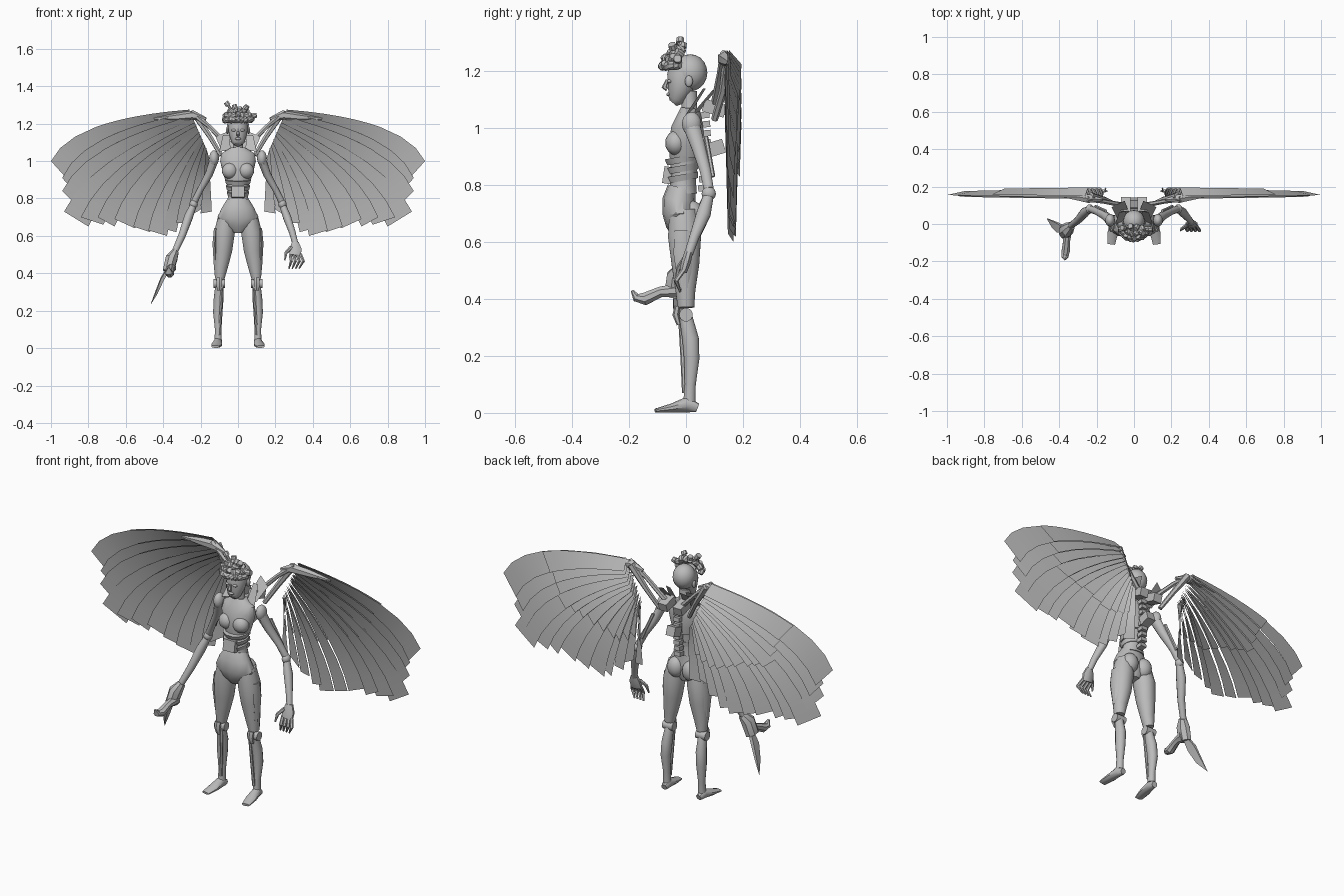
import bpy, bmesh, math, random
from mathutils import Vector, Matrix

old = bpy.data.objects.get("Cube")
if old:
    bpy.data.objects.remove(old)

gray = bpy.data.materials.new("plain gray")
gray.use_nodes = True
shade = (0.5, 0.5, 0.5, 1)
gray.diffuse_color = shade
gray.node_tree.nodes["Principled BSDF"].inputs["Base Color"].default_value = shade
SIDES = (("left_", 1), ("right_", -1))


def finish(name, bm, angle=35):
    bmesh.ops.recalc_face_normals(bm, faces=bm.faces)
    mesh = bpy.data.meshes.new(name)
    bm.to_mesh(mesh)
    bm.free()
    mesh.materials.append(gray)
    mesh.shade_smooth()
    mesh.set_sharp_from_angle(angle=math.radians(angle))
    obj = bpy.data.objects.new(name, mesh)
    bpy.context.collection.objects.link(obj)
    return obj


def add_tube(bm, stations, sides, flip):
    """Loft elliptical rings (x, y, z, half width, half depth) along a path."""
    points = [Vector((s[0] * flip, s[1], s[2])) for s in stations]
    rings = []
    for i, (point, station) in enumerate(zip(points, stations)):
        along = points[min(i + 1, len(points) - 1)] - points[max(i - 1, 0)]
        along.normalize()
        guide = Vector((0, 1, 0)) if abs(along.x) > 0.8 else Vector((1, 0, 0))
        across = (guide - along * guide.dot(along)).normalized()
        deep = along.cross(across)
        ring = []
        for k in range(sides):
            a = math.tau * (k + 0.5) / sides
            ring.append(bm.verts.new(point + across * math.cos(a) * station[3]
                                     + deep * math.sin(a) * station[-1]))
        rings.append(ring)
    for low, high in zip(rings, rings[1:]):
        for k in range(sides):
            n = (k + 1) % sides
            bm.faces.new((low[k], low[n], high[n], high[k]))
    bm.faces.new(rings[0])
    bm.faces.new(rings[-1])


def tube(name, *stations, sides=12, flip=1):
    bm = bmesh.new()
    add_tube(bm, stations, sides, flip)
    return finish(name, bm)


def pair(name, *stations, sides=12):
    for side, flip in SIDES:
        tube(side + name, *stations, sides=sides, flip=flip)


def blob(name, center, size):
    bm = bmesh.new()
    matrix = Matrix.Translation(center) @ Matrix.Diagonal((*size, 1))
    bmesh.ops.create_uvsphere(bm, u_segments=16, v_segments=10, radius=1, matrix=matrix)
    return finish(name, bm)


def blob_pair(name, center, size):
    for side, flip in SIDES:
        blob(side + name, (center[0] * flip, *center[1:]), size)


def block(name, center, size, tilt=0):
    bm = bmesh.new()
    matrix = (Matrix.Translation(center) @ Matrix.Rotation(tilt, 4, "X")
              @ Matrix.Diagonal((*size, 1)))
    bmesh.ops.create_cube(bm, size=1, matrix=matrix)
    return finish(name, bm)


def sheet(name, corners, flip):
    bm = bmesh.new()
    bm.faces.new([bm.verts.new((x * flip, y, z)) for x, y, z in corners])
    return finish(name, bm)


# Head and face
tube("face", (0, -.045, 1.088, .018, .016), (0, -.035, 1.1, .034, .03),
     (0, -.02, 1.14, .048, .046), (0, -.01, 1.18, .054, .058), (0, -.005, 1.23, .045, .05), sides=16)
blob("skull", (0, .015, 1.195), (.058, .06, .065))
tube("nose", (0, -.066, 1.17, .005), (0, -.076, 1.143, .01), (0, -.066, 1.137, .008), sides=6)
blob("lips", (0, -.06, 1.119), (.017, .009, .007))
blob_pair("eye", (.022, -.058, 1.165), (.013, .009, .007))
blob_pair("ear", (.056, .01, 1.165), (.008, .014, .02))
tube("neck", (0, .02, 1.03, .04, .035), (0, .012, 1.07, .028), (0, .01, 1.13, .03))

# Hair: drum-shaped curls over the brow, with a few loose ends
random.seed(4)
hair = bmesh.new()
hub = Vector((0, -.025, 1.225))
for row, count in enumerate((11, 9, 6, 2)):
    for k in range(count):
        turn = math.pi * (k + .5) / count
        lift = math.radians(row * 27 - 5)
        aim = Vector((math.cos(turn) * math.cos(lift) * .07,
                      -math.sin(turn) * math.cos(lift) * .055 + row * .005, math.sin(lift) * .05))
        spot = hub + aim
        lean = Vector([random.uniform(-1, 1) for axis in range(3)]).normalized() * .014
        add_tube(hair, [(*(spot - lean), .014), (*spot, .017), (*(spot + lean), .014)], 8, 1)
for tip in ((-.065, -.02, 1.315), (.1, -.03, 1.245), (.05, -.05, 1.295), (-.02, -.01, 1.3)):
    start = hub.lerp(Vector(tip), .5)
    near = hub.lerp(Vector(tip), .8)
    add_tube(hair, [(*start, .008), (*near, .008), (*near, .016), (*tip, .014)], 8, 1)
finish("hair_curls", hair)

# Torso
tube("chest", (0, 0, .895, .068, .058), (0, 0, .94, .083, .062), (0, .005, 1, .097, .058),
     (0, .012, 1.04, .09, .045), (0, .015, 1.07, .04, .034), sides=16)
blob_pair("breast", (.043, -.035, .948), (.043, .038, .043))
tube("abdomen", (0, -.01, .77, .066, .05), (0, -.01, .82, .052, .046), (0, -.005, .9, .064, .052))
for k in range(3):
    height = .815 + k * .032
    wide = .056 + k * .005
    tube("rib_band", (0, -.012, height, wide, .056), (0, -.016, height + .022, wide + .006, .062))
block("belly_plate", (0, -.065, .835), (.07, .03, .06), -.15)
tube("pelvis", (0, -.015, .79, .062, .05), (0, -.025, .75, .088, .058), (0, -.022, .7, .112, .06),
     (0, -.015, .66, .085, .055), (0, -.01, .62, .03, .035), sides=14)
blob_pair("buttock", (.045, .022, .69), (.045, .042, .055))
for k in range(9):
    block("spine_disc", (0, .06 + .01 * math.sin(k / 3), .79 + k * .032), (.035, .035, .022), .1)
block("back_mount", (0, .105, .93), (.05, .06, .05), .3)
for side, flip in SIDES:
    block(side + "wing_mount", (.045 * flip, .1, 1.07), (.05, .08, .045), -.3)
    sheet(side + "collar", ((.02, .04, 1.05), (.09, .03, 1.06), (.12, .09, 1.13), (.05, .125, 1.16)), flip)
    sheet(side + "collar_front", ((.04, .02, 1.06), (.1, .0, 1.05), (.08, .06, 1.14), (.045, .07, 1.14)), flip)

# Legs
pair("thigh", (.06, -.01, .71, .045, .05), (.072, -.005, .62, .057, .06), (.08, -.002, .52, .05, .05),
     (.092, -.002, .43, .038, .036), (.098, 0, .37, .026, .03))
pair("thigh_guard", (.118, -.01, .64, .012, .03), (.125, -.01, .56, .013, .034), (.12, -.005, .43, .01, .02), sides=6)
pair("knee_joint", (.07, 0, .345, .024), (.13, 0, .345, .024))
pair("knee_cap", (.1, -.03, .375, .018, .01), (.1, -.036, .345, .018, .012), (.1, -.025, .31, .014, .008), sides=6)
pair("shin", (.1, 0, .335, .022, .024), (.104, .016, .26, .027, .03), (.108, .02, .19, .026, .028),
     (.106, .015, .1, .018, .02), (.106, .012, .04, .02, .022))
pair("shin_rod", (.085, -.02, .34, .008), (.092, -.012, .2, .008), (.1, -.006, .07, .008), sides=6)
pair("foot", (.105, .04, .018, .016, .016), (.108, .005, .03, .023, .028),
     (.114, -.05, .017, .029, .016), (.122, -.108, .008, .022, .007), sides=10)

# Arms
blob_pair("shoulder", (.128, .02, 1.015), (.026, .034, .042))
pair("upper_arm", (.13, .022, 1, .024, .03), (.155, .045, .93, .021, .025), (.2, .068, .85, .017, .02),
     (.232, .08, .785, .018))
pair("arm_rod", (.15, .07, .97, .008), (.205, .095, .83, .008), sides=6)
blob_pair("elbow", (.237, .08, .77), (.022, .025, .025))
tube("left_forearm", (.238, .08, .765, .018), (.262, .062, .7, .022, .026), (.29, .03, .62, .018), (.306, .01, .56, .016))
tube("right_forearm", (.238, .08, .765, .018), (.265, .06, .7, .024, .028), (.3, .02, .6, .02), (.345, -.015, .5, .016), flip=-1)

# Left hand with curled fingers
tube("left_palm", (.306, .01, .565, .02, .016), (.308, .0, .53, .034, .018), (.305, -.01, .495, .034, .014), sides=8)
for k in range(4):
    spread = k * .018
    tube("left_finger", (.28 + spread, -.01, .5, .009), (.285 + spread * 1.2, -.035, .465, .009),
         (.272 + spread, -.02, .425, .004), sides=6)
tube("left_thumb", (.285, -.005, .54, .01), (.257, -.025, .51, .009), (.25, -.035, .47, .004), sides=6)

# Right hand: gauntlet, forward hook and blade
tube("right_gauntlet", (.335, -.01, .515, .02, .024), (.355, -.03, .48, .034, .04), (.375, -.04, .41, .03, .04), sides=8, flip=-1)
tube("right_hook", (.355, -.03, .43, .026, .026), (.36, -.09, .425, .02, .02), (.365, -.145, .4, .024, .024),
     (.37, -.175, .405, .02, .016), (.37, -.19, .43, .005), sides=8, flip=-1)
tube("right_blade", (.375, -.03, .42, .012, .02), (.405, -.02, .37, .012, .035), (.435, 0, .3, .008, .026),
     (.466, .03, .235, .001), sides=4, flip=-1)

# Wings: bones, then fans of overlapping curved sheets
pair("wing_bone", (.05, .1, 1.08, .014), (.16, .12, 1.19, .012), (.25, .135, 1.262, .016), sides=6)
pair("wing_strut", (.09, .1, 1.03, .012), (.15, .13, 1.13, .014), (.23, .15, 1.25, .02), sides=6)
pair("wing_wrist", (.17, .13, 1.225, .008), (.24, .135, 1.245, .026), (.33, .15, 1.235, .02), (.45, .16, 1.225, .006), sides=6)

# Outer and inner corner (x, z) of each feather end, from the tip inward
ends = [(1, 1, .91, .9), (.94, .91, .87, .83), (.94, .84, .85, .75), (.93, .73, .8, .65),
        (.84, .7, .72, .66), (.75, .7, .66, .65), (.66, .69, .55, .64), (.56, .65, .47, .62),
        (.48, .63, .38, .6), (.4, .64, .33, .62), (.33, .67, .26, .67), (.27, .7, .2, .74), (.2, .72, .14, .73)]


def feather_edge(fan, end, drop):
    root = Vector((.26, 1.275)).lerp(Vector((.17, 1.07)), fan) - Vector((.015, .05)) * drop
    end = Vector(end)
    bend = root.lerp(end, .6) + Vector((.19, .115)) * max(0, 1 - fan - drop * .13)
    return lambda t: root.lerp(bend, t).lerp(bend.lerp(end, t), t)


def feathers(name, reach, shift, flip, steps=6):
    bm = bmesh.new()
    for k, (ox, oz, ix, iz) in enumerate(ends):
        fan = k / (len(ends) - 1)
        edges = feather_edge(fan, (ox, oz), 0), feather_edge(fan, (ix, iz), 1)
        last = None
        for s in range(steps + 1):
            t = reach * s / steps
            depth = .165 + shift - .004 * (k % 3)
            tilt = .022 - .012 * t
            row = []
            for edge, lean in zip(edges, (-tilt, tilt)):
                x, z = edge(t)
                row.append(bm.verts.new((x * flip, depth + lean, z)))
            if last:
                bm.faces.new((last[0], last[1], row[1], row[0]))
            last = row
    finish(name, bm, 20)


for side, flip in SIDES:
    feathers(side + "long_feathers", 1, 0, flip)
    feathers(side + "cover_feathers", .5, .008, flip)
